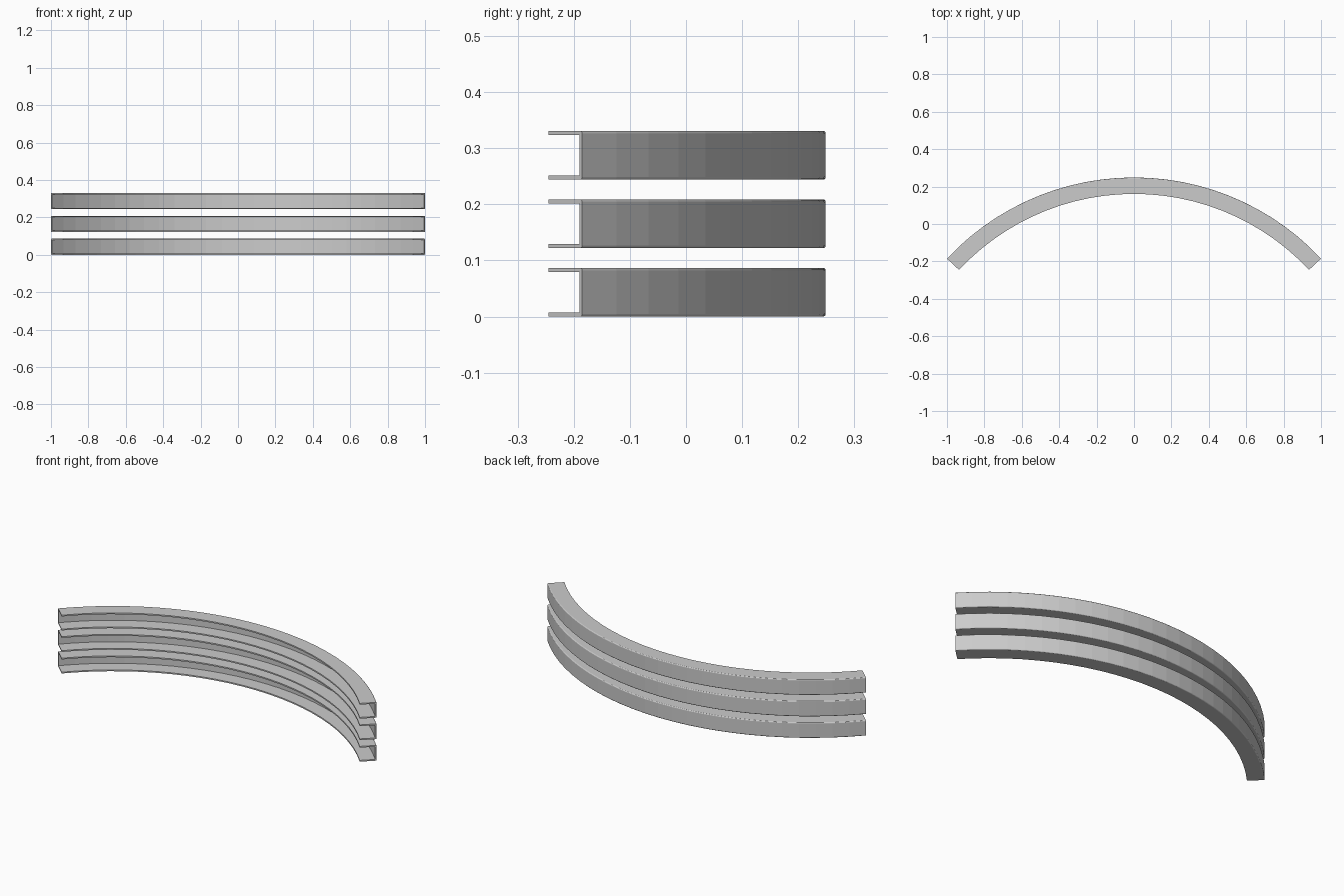
import bpy, bmesh
from math import sin, cos, asin, pi

if "Cube" in bpy.data.objects:
    bpy.data.objects.remove(bpy.data.objects["Cube"])

SEGS = 26
RISE = 0.434                              # height of the outer arc over its chord
R = (1 + RISE ** 2) / (2 * RISE)          # outer radius for a chord of 2
HALF = asin(1 / R)
DEPTH, HEIGHT, WALL, PITCH = 0.088, 0.087, 0.0075, 0.122
CENTRE_Y = 0.249 - R


def corner(r, z, rad, start, steps=3):
    """Rounded corner as (radius, z) points, turning counter-clockwise 90 degrees."""
    return [(r + rad * cos(start + i * pi / 2 / steps),
             z + rad * sin(start + i * pi / 2 / steps)) for i in range(steps + 1)]


# C-channel section: rounded outer web, two flanges open to the inside of the bend
inner = R - DEPTH
web = R - WALL
c = 0.005
profile = [(inner, 0)]
profile += corner(R - c, c, c, -pi / 2)
profile += corner(R - c, HEIGHT - c, c, 0)
profile += [(inner, HEIGHT), (inner, HEIGHT - WALL), (web, HEIGHT - WALL),
            (web, WALL), (inner, WALL)]


def make_rail(name, z0):
    bm = bmesh.new()
    rings = []
    for i in range(SEGS + 1):
        a = -HALF + 2 * HALF * i / SEGS
        rings.append([bm.verts.new((r * sin(a), CENTRE_Y + r * cos(a), z0 + z))
                      for r, z in profile])
    n = len(profile)
    for a, b in zip(rings, rings[1:]):
        for j in range(n):
            k = (j + 1) % n
            bm.faces.new((a[j], a[k], b[k], b[j]))
    # End caps
    bm.faces.new(rings[0])
    bm.faces.new(rings[-1][::-1])
    bmesh.ops.recalc_face_normals(bm, faces=bm.faces[:])
    mesh = bpy.data.meshes.new(name)
    bm.to_mesh(mesh)
    bm.free()
    bpy.context.collection.objects.link(bpy.data.objects.new(name, mesh))


# Three stacked curved rails
for i, name in enumerate(("lower_rail", "middle_rail", "upper_rail")):
    make_rail(name, i * PITCH)
